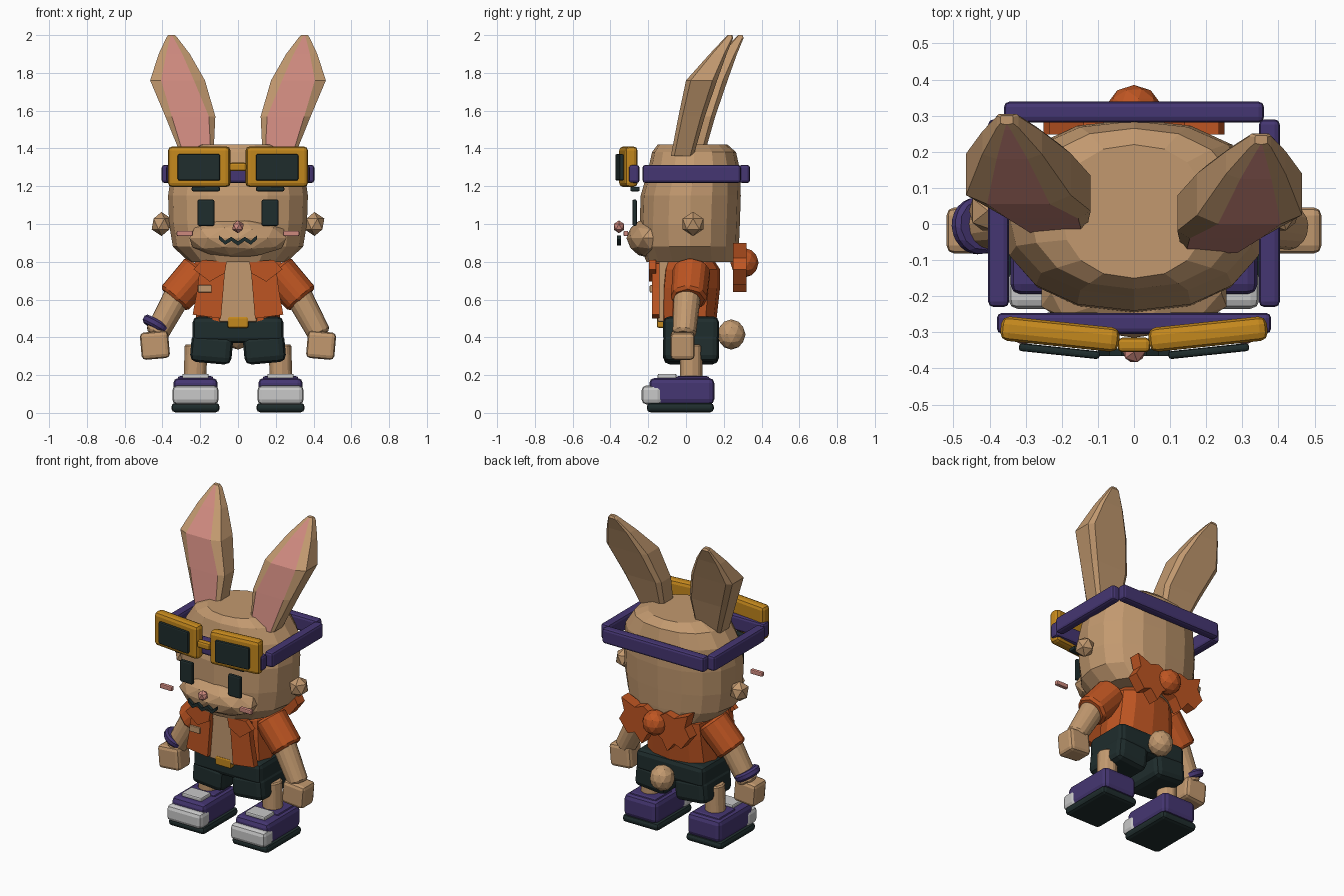
import bpy, bmesh, math
from mathutils import Vector, Matrix, Euler

cube = bpy.data.objects.get("Cube")
if cube:
    bpy.data.objects.remove(cube, do_unlink=True)


def material(name, *srgb):
    col = [(c / 255 / 12.92 if c < 11 else ((c / 255 + .055) / 1.055) ** 2.4) for c in srgb] + [1]
    m = bpy.data.materials.new(name)
    m.use_nodes = True
    m.diffuse_color = col
    for n in m.node_tree.nodes:
        if n.type == 'BSDF_PRINCIPLED':
            n.inputs["Base Color"].default_value = col
    return m


FUR = material("tan_fur", 194, 153, 111)
PINK = material("soft_pink", 207, 138, 127)
ORANGE = material("orange_cloth", 190, 85, 34)
GOLD = material("gold", 196, 136, 29)
PURPLE = material("purple", 69, 54, 114)
DARK = material("dark_slate", 31, 45, 45)
WHITE = material("pale_grey", 200, 200, 200)


def side(s):
    return "left" if s > 0 else "right"


def finish(name, bm, *mats):
    bmesh.ops.recalc_face_normals(bm, faces=bm.faces[:])
    me = bpy.data.meshes.new(name)
    bm.to_mesh(me)
    bm.free()
    for m in mats:
        me.materials.append(m)
    ob = bpy.data.objects.new(name, me)
    bpy.context.scene.collection.objects.link(ob)
    return ob


def round_edges(bm, amount, segments=2):
    bmesh.ops.bevel(bm, geom=bm.edges[:], offset=amount, segments=segments,
                    profile=.5, affect='EDGES')


def box(name, mat, centre, size, bevel=.015, rot=(0, 0, 0)):
    bm = bmesh.new()
    bmesh.ops.create_cube(bm, size=1)
    bmesh.ops.scale(bm, vec=size, verts=bm.verts[:])
    round_edges(bm, bevel)
    turn = Euler([math.radians(a) for a in rot]).to_matrix().to_4x4()
    bm.transform(Matrix.Translation(centre) @ turn)
    return finish(name, bm, mat)


def limb(name, mat, a, b, r1, r2, bevel=.015, sides=8):
    a, b = Vector(a), Vector(b)
    bm = bmesh.new()
    bmesh.ops.create_cone(bm, cap_ends=True, segments=sides, radius1=r1, radius2=r2,
                          depth=(b - a).length)
    round_edges(bm, bevel, 1)
    turn = (b - a).to_track_quat('Z', 'Y').to_matrix().to_4x4()
    bm.transform(Matrix.Translation((a + b) / 2) @ turn)
    return finish(name, bm, mat)


def ball(name, mat, centre, scale, detail=1):
    bm = bmesh.new()
    bmesh.ops.create_icosphere(bm, subdivisions=detail, radius=1)
    bmesh.ops.scale(bm, vec=scale, verts=bm.verts[:])
    bm.transform(Matrix.Translation(centre))
    return finish(name, bm, mat)


def loft(name, mats, rings, pick=lambda seg: 0):
    bm = bmesh.new()
    vs = [[bm.verts.new(p) for p in ring] for ring in rings]
    n = len(vs[0])
    for lo, hi in zip(vs, vs[1:]):
        for i in range(n):
            j = (i + 1) % n
            bm.faces.new((lo[i], lo[j], hi[j], hi[i])).material_index = pick(i)
    bm.faces.new(vs[0][::-1])
    bm.faces.new(vs[-1])
    return finish(name, bm, *mats)


def plate(name, mat, outline, y0, y1, s=1):
    return loft(name, [mat], [[(s * x, y, z) for x, z in outline] for y in (y0, y1)])


def oval(z, half, front, back, n=16, power=2.25):
    ring = []
    for i in range(n):
        c, d = math.cos(math.tau * i / n), math.sin(math.tau * i / n)
        c, d = [math.copysign(abs(v) ** (2 / power), v) for v in (c, d)]
        ring.append((half * c, (front + back) / 2 + (back - front) / 2 * d, z))
    return ring


# Head and face
loft("head", [FUR], [oval(*r) for r in (
    (.80, .26, -.21, .275), (.88, .345, -.24, .28), (1.0, .365, -.245, .285),
    (1.15, .37, -.24, .29), (1.29, .35, -.20, .285), (1.38, .29, -.18, .265),
    (1.42, .2, -.15, .22))])
ball("muzzle", FUR, (0, -.19, .925), (.27, .125, .105), 2)
ball("nose", PINK, (0, -.355, .985), (.034, .032, .034))
zig = [(-.1, .94), (-.068, .912), (-.035, .932), (0, .908), (.035, .932), (.068, .912), (.1, .94)]
plate("mouth", DARK, zig + [(x, z - .022) for x, z in reversed(zig)], -.365, -.345)

# Ears: boxy leaf, swept back, with a pink front strip
ear_rings = [(1.36, .13, .3, -.08, .04, .08), (1.57, .12, .385, -.04, .1, .13),
             (1.76, .175, .465, 0, .165, .2), (1.9, .255, .42, .125, .215, .24),
             (1.985, .32, .38, .205, .25, .35), (2.0, .335, .37, .22, .245, .45)]


def ear_section(rim):
    return [(0, .15), (rim, 0), (1 - rim, 0), (1, .15), (1, .85), (.9, 1), (.1, 1), (0, .85)]


for s in (1, -1):
    shift = 0 if s > 0 else .055
    loft(side(s) + "_ear", [FUR, PINK],
         [[(s * (xi + (xo - xi) * u), shift + yf + (yb - yf) * v, z)
           for u, v in ear_section(rim)]
          for z, xi, xo, yf, yb, rim in ear_rings], lambda seg: int(seg == 1))

for s in (1, -1):
    p = side(s)
    # Facial details
    box(p + "_eye", DARK, (s * .17, -.272, 1.06), (.09, .025, .14), .01)
    box(p + "_eyebrow", DARK, (s * .17, -.27, 1.185), (.15, .05, .024), .008)
    box(p + "_blush", PINK, (s * .282, -.318, .95), (.085, .025, .028), .006)
    ball(p + "_cheek_tuft", FUR, (s * .405, .037, 1.0), (.058, .064, .064))

    # Goggles
    box(p + "_goggle_frame", GOLD, (s * .205, -.305, 1.303), (.33, .068, .215), .022, (0, 0, s * 6))
    box(p + "_lens", DARK, (s * .207, -.352, 1.3), (.225, .022, .14), .008, (0, 0, s * 6))
    box(p + "_strap", PURPLE, (s * .375, .03, 1.265), (.058, .52, .096))

    # Arms
    limb(p + "_sleeve", ORANGE, (s * .2, .03, .76), (s * .34, .015, .6), .105, .1)
    limb(p + "_arm", FUR, (s * .3, .01, .66), (s * .435, -.01, .41), .078, .066)
    box(p + "_hand", FUR, (s * .44, -.018, .358), (.15, .128, .145), .022, (0, s * 5, 0))

    # Legs and shoes
    box(p + "_shorts_leg", DARK, (s * .14, .027, .34), (.22, .295, .155), .035, (0, s * -5, 0))
    limb(p + "_leg", FUR, (s * .228, .027, .17), (s * .222, .027, .36), .063, .063, .008)
    box(p + "_sole", DARK, (s * .225, -.03, .028), (.255, .355, .05), .02)
    box(p + "_shoe", PURPLE, (s * .225, -.022, .115), (.235, .345, .14), .028)
    box(p + "_shoe_heel", PURPLE, (s * .225, .035, .17), (.19, .18, .05), .015)
    box(p + "_toe_cap", WHITE, (s * .225, -.18, .095), (.245, .11, .1), .025)
    box(p + "_shoe_tongue", WHITE, (s * .225, -.1, .193), (.14, .1, .028), .008)

    # Open shirt front with collar
    plate(p + "_shirt_panel", ORANGE,
          [(.07, .74), (.13, .8), (.2, .79), (.215, .66), (.24, .52), (.09, .5)],
          -.18, -.14, s)
    plate(p + "_collar", ORANGE,
          [(.06, .8), (.19, .81), (.235, .76), (.15, .695), (.07, .74)], -.195, -.16, s)

    # Bow on the back
    plate(p + "_bow_loop", ORANGE,
          [(0, .83), (.08, .88), (.14, .86), (.235, .9), (.215, .82), (.25, .76),
           (.19, .68), (.14, .7), (.09, .64), (.05, .71), (0, .74)], .248, .32, s)

# Goggle bridge and the rest of the strap
box("goggle_bridge", GOLD, (0, -.335, 1.302), (.09, .04, .045), .012)
box("front_strap", PURPLE, (0, -.275, 1.265), (.76, .058, .096))
box("back_strap", PURPLE, (0, .31, 1.265), (.72, .058, .096))

# Torso and clothes
loft("shirt", [ORANGE], [oval(*r, 12, 2.7) for r in (
    (.48, .225, -.13, .16), (.66, .21, -.13, .18), (.76, .2, -.12, .18), (.82, .15, -.1, .14))])
box("chest", FUR, (0, -.12, .65), (.2, .06, .34), .01)
box("shirt_pocket", FUR, (-.175, -.184, .657), (.072, .016, .038), .004)
box("shorts_waist", DARK, (0, .027, .44), (.48, .295, .14), .03)
box("belt_buckle", GOLD, (0, -.133, .48), (.11, .042, .06), .01)
ball("bow_knot", ORANGE, (0, .31, .795), (.078, .075, .078), 2)
ball("tail", FUR, (0, .24, .415), (.075, .075, .08), 2)

# Wristband
limb("wristband", PURPLE, (-.42, -.003, .485), (-.443, -.007, .445), .082, .08, .012, 12)
